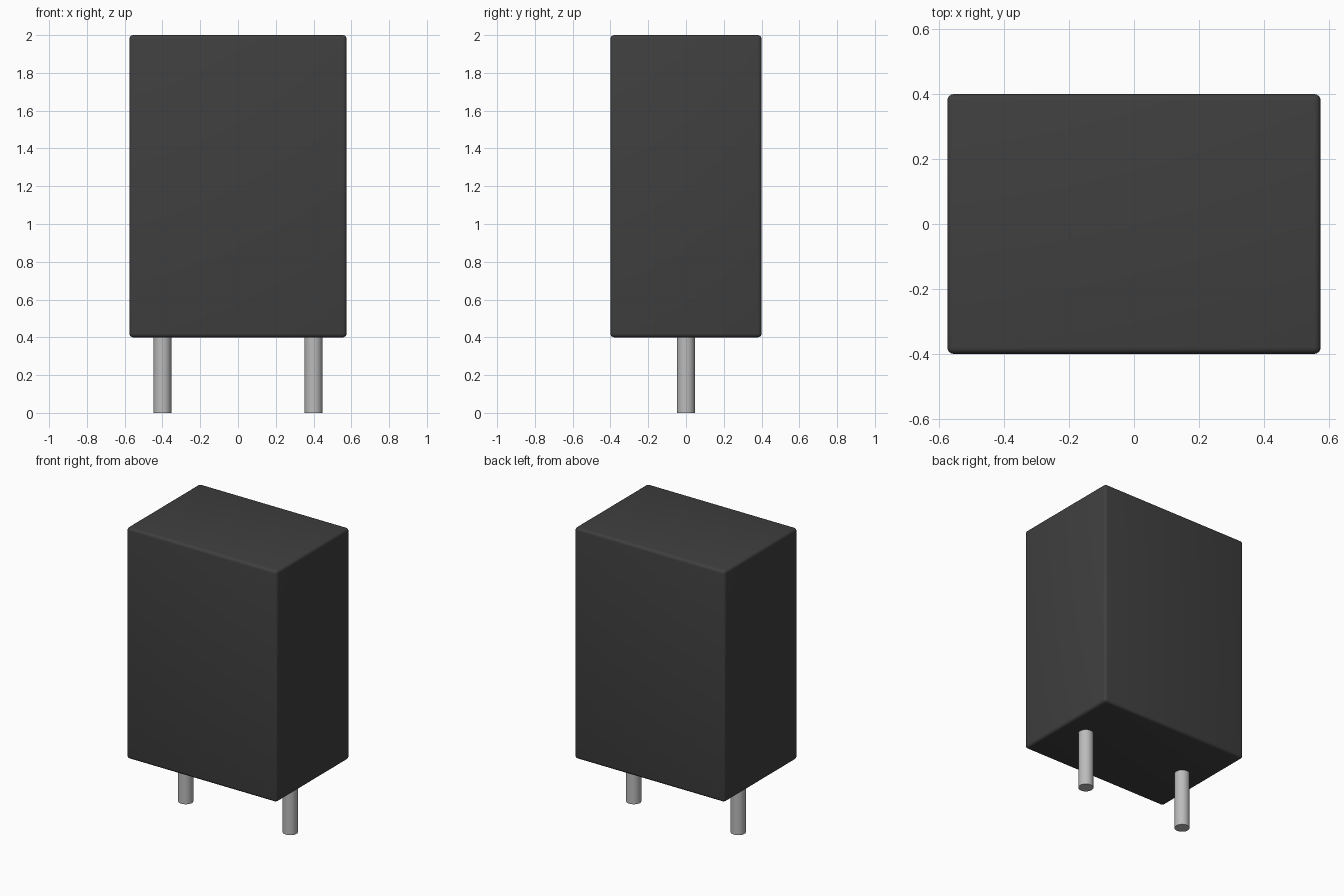
import bpy

if "Cube" in bpy.data.objects:
    bpy.data.objects.remove(bpy.data.objects["Cube"])


def material(name, colour):
    mat = bpy.data.materials.new(name)
    mat.diffuse_color = colour
    mat.use_nodes = True
    mat.node_tree.nodes["Principled BSDF"].inputs["Base Color"].default_value = mat.diffuse_color
    return mat


body_dark = material("dark_plastic", (0.05, 0.05, 0.05, 1))
lead_metal = material("lead_metal", (0.5, 0.5, 0.5, 1))


def smooth(obj, angle):
    bpy.ops.object.select_all(action="DESELECT")
    obj.select_set(True)
    bpy.context.view_layer.objects.active = obj
    bpy.ops.object.shade_smooth_by_angle(angle=angle)


# Box-shaped component body with small rounded edges
bpy.ops.mesh.primitive_cube_add(size=1, location=(0, 0, 1.2))
body = bpy.context.object
body.name = "body"
body.scale = (1.15, 0.8, 1.6)
bpy.ops.object.transform_apply(location=False, rotation=False, scale=True)
bevel = body.modifiers.new("rounded_edges", "BEVEL")
bevel.width = 0.02
bevel.segments = 4
bpy.ops.object.modifier_apply(modifier=bevel.name)
smooth(body, 0.6)
body.data.materials.append(body_dark)

# Two round leads, ending just inside the body
for side, x in (("left", -0.4), ("right", 0.4)):
    bpy.ops.mesh.primitive_cylinder_add(
        vertices=32, radius=0.048, depth=0.41, location=(x, 0, 0.205))
    lead = bpy.context.object
    lead.name = side + "_lead"
    smooth(lead, 0.6)
    lead.data.materials.append(lead_metal)
